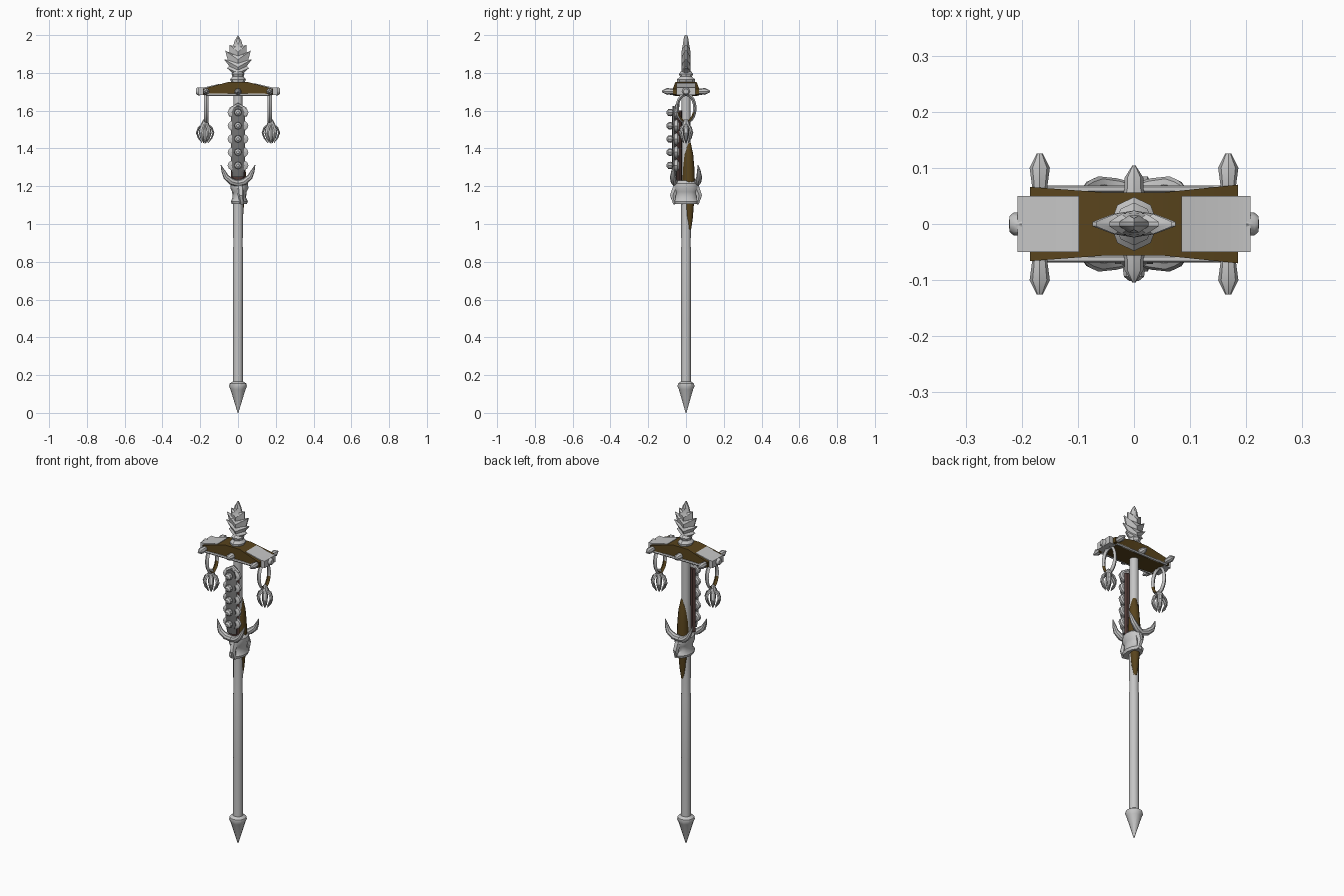
import bpy, bmesh, math
from mathutils import Vector

if "Cube" in bpy.data.objects:
    bpy.data.objects.remove(bpy.data.objects["Cube"])


def material(name, rgb):
    m = bpy.data.materials.new(name)
    m.diffuse_color = (*rgb, 1)
    m.use_nodes = True
    m.node_tree.nodes["Principled BSDF"].inputs["Base Color"].default_value = m.diffuse_color
    return m


STEEL = material("pale steel", (0.56, 0.56, 0.56))
BROWN = material("brown leather", (0.10, 0.058, 0.012))
DARK = material("dark grey", (0.16, 0.16, 0.16))
MAROON = material("maroon backing", (0.085, 0.045, 0.04))


def finish(name, bm, mats, angle=35):
    bmesh.ops.recalc_face_normals(bm, faces=bm.faces)
    me = bpy.data.meshes.new(name)
    bm.to_mesh(me)
    bm.free()
    for m in mats:
        me.materials.append(m)
    me.shade_smooth()
    me.set_sharp_from_angle(angle=math.radians(angle))
    ob = bpy.data.objects.new(name, me)
    bpy.context.collection.objects.link(ob)
    return ob


def tube(name, pts, radii, mat, sides=10, ref=(1, 0, 0), angle=35):
    """Sweep elliptical rings along a path; radii are numbers or (ref, other) pairs."""
    bm = bmesh.new()
    pts = [Vector(p) for p in pts]
    rings = []
    for i, p in enumerate(pts):
        t = (pts[min(i + 1, len(pts) - 1)] - pts[max(i - 1, 0)]).normalized()
        u = Vector(ref)
        u = (u - t * u.dot(t)).normalized()
        v = t.cross(u)
        r = radii[i]
        a, b = r if isinstance(r, tuple) else (r, r)
        rings.append([bm.verts.new(p + u * a * math.cos(k * math.tau / sides)
                                   + v * b * math.sin(k * math.tau / sides))
                      for k in range(sides)])
    for lo, hi in zip(rings, rings[1:]):
        for k in range(sides):
            j = (k + 1) % sides
            bm.faces.new((lo[k], lo[j], hi[j], hi[k]))
    bm.faces.new(rings[0])
    bm.faces.new(rings[-1])
    return finish(name, bm, [mat], angle)


def lathe(name, profile, mat, x=0, y=0, sides=12, angle=35):
    return tube(name, [(x, y, z) for z, _ in profile], [r for _, r in profile],
                mat, sides, angle=angle)


def prism(name, rows, mat):
    """Loft rectangles along x: rows of (x, half_depth, bottom, top)."""
    bm = bmesh.new()
    rings = [[bm.verts.new(c) for c in ((x, -d, b), (x, d, b), (x, d, t), (x, -d, t))]
             for x, d, b, t in rows]
    for lo, hi in zip(rings, rings[1:]):
        for k in range(4):
            bm.faces.new((lo[k], lo[(k + 1) % 4], hi[(k + 1) % 4], hi[k]))
    bm.faces.new(rings[0])
    bm.faces.new(rings[-1])
    return finish(name, bm, [mat], 20)


# Staff and pointed foot
lathe("shaft", [(0.14, 0.027), (0.5, 0.026), (0.86, 0.027), (0.88, 0.025),
                (1.2, 0.026), (1.72, 0.024)], STEEL)
lathe("foot_spike", [(0, 0.002), (0.125, 0.04), (0.14, 0.047), (0.155, 0.045),
                     (0.165, 0.03)], STEEL, sides=10)

# Collar with flared rims
lathe("collar", [(1.105, (0.04, 0.066)), (1.12, (0.045, 0.07)), (1.14, (0.036, 0.056)),
                 (1.17, (0.038, 0.06)), (1.19, (0.048, 0.07)), (1.215, (0.046, 0.064)),
                 (1.23, (0.032, 0.045))], STEEL, x=0.007)

# Horned crescents and small fangs on both faces of the collar
for sy, face in ((-1, "front"), (1, "back")):
    for sx, side in ((-1, "left"), (1, "right")):
        tube(f"{face}_{side}_horn",
             [(0, sy * 0.055, 1.215), (sx * 0.035, sy * 0.064, 1.225),
              (sx * 0.064, sy * 0.07, 1.25), (sx * 0.078, sy * 0.068, 1.28),
              (sx * 0.09, sy * 0.064, 1.312)],
             [0.018, 0.018, 0.015, 0.01, 0.002], STEEL, 8, ref=(0, 1, 0))
    tube(f"{face}_fang", [(0.012, sy * 0.05, 1.2), (0.016, sy * 0.07, 1.15),
                          (0.022, sy * 0.06, 1.105)], [0.02, 0.017, 0.008], STEEL, 6)

# Leather wrapped around one side of the staff
lathe("upper_wrap", [(1.2, 0.035), (1.3, 0.031), (1.37, 0.025), (1.43, 0.012)],
      BROWN, x=0.009, y=0.013)
lathe("lower_wrap", [(0.97, 0.01), (1.03, 0.019), (1.12, 0.026)], BROWN, x=0.007, y=0.017)

# Spine on the front: scalloped discs, dark strip, studs and backing
tube("spine_backing", [(0, -0.036, 1.23), (0, -0.036, 1.60)],
     [(0.036, 0.016)] * 2, MAROON, 8)
tube("spine_strip", [(0, -0.058, 1.25), (0, -0.062, 1.3), (0, -0.062, 1.58), (0, -0.05, 1.615)],
     [(0.03, 0.012), (0.036, 0.013), (0.036, 0.013), (0.028, 0.01)], DARK, 8)
for i in range(5):
    z = 1.31 + i * 0.07
    tube(f"vertebra_{i + 1}", [(0, -0.066, z), (0, -0.06, z), (0, -0.045, z), (0, -0.038, z)],
         [(0.044, 0.027), (0.055, 0.035), (0.055, 0.035), (0.046, 0.028)], STEEL, 14)
    # dark inlay over each disc
    tube(f"strip_plate_{i + 1}", [(0, -0.064, z), (0, -0.071, z)],
         [(0.034, 0.036)] * 2, DARK, 8)
    tube(f"stud_{i + 1}", [(0, -0.066, z), (0, -0.08, z), (0, -0.094, z), (0, -0.102, z)],
         [0.013, 0.02, 0.018, 0.008], STEEL, 8)
tube("spine_top_loop", [(-0.035, -0.055, 1.57), (-0.034, -0.05, 1.61), (0, -0.045, 1.63),
                        (0.034, -0.05, 1.61), (0.035, -0.055, 1.57)],
     [0.012] * 5, STEEL, 8, ref=(0, 1, 0))

# Crossbar: leather roof beam, metal end caps and roof plates
prism("crossbar", [(-0.185, 0.066, 1.685, 1.716), (-0.05, 0.056, 1.678, 1.752),
                   (0.05, 0.056, 1.678, 1.752), (0.185, 0.07, 1.685, 1.716)], BROWN)
for s, side, inner in ((-1, "left", 0.098), (1, "right", 0.085)):
    slope = 1.752 - (inner - 0.05) * 0.267
    prism(f"{side}_roof_plate", [(s * inner, 0.05, slope - 0.004, slope + 0.003),
                                 (s * 0.185, 0.05, 1.71, 1.722),
                                 (s * 0.208, 0.05, 1.71, 1.722)], STEEL)
    prism(f"{side}_end_cap", [(s * 0.165, 0.05, 1.682, 1.721), (s * 0.208, 0.05, 1.682, 1.721)],
          STEEL)
    tube(f"{side}_end_stud", [(s * 0.2, 0, 1.702), (s * 0.215, 0, 1.702), (s * 0.222, 0, 1.702)],
         [0.022, 0.02, 0.014], STEEL, 8, ref=(0, 1, 0))
    for sy, face in ((-1, "front"), (1, "back")):
        tube(f"{face}_{side}_bar_spike",
             [(s * 0.168, sy * y, 1.702) for y in (0.05, 0.07, 0.1, 0.126)],
             [0.013, 0.014, 0.018, 0.005], STEEL, 8)
for sy, face in ((-1, "front"), (1, "back")):
    tube(f"{face}_bar_boss", [(0, sy * y, 1.70) for y in (0.045, 0.062, 0.082, 0.104)],
         [0.022, 0.017, 0.017, 0.003], STEEL, 8)
    tube(f"{face}_bar_trim", [(x, sy * 0.062, 1.684) for x in (-0.17, 0, 0.17)],
         [0.007] * 3, STEEL, 6, ref=(0, 1, 0))


def ring(name, x):
    """Hanging strap loop; leather on the lower part, metal above."""
    bm = bmesh.new()
    n = 20
    loops = []
    for k in range(n):
        a = k * math.tau / n
        y, z = math.sin(a), math.cos(a)
        loops.append([bm.verts.new((x + dx, y * (0.047 + d), 1.613 + z * (0.074 + d)))
                      for dx, d in ((-0.012, 0), (0, 0.009), (0.012, 0), (0, -0.009))])
    for k in range(n):
        lo, hi = loops[k], loops[(k + 1) % n]
        for j in range(4):
            f = bm.faces.new((lo[j], lo[(j + 1) % 4], hi[(j + 1) % 4], hi[j]))
            f.material_index = int(f.calc_center_median().z < 1.60 and j >= 2)
    finish(name, bm, [STEEL, BROWN], 60)


# Hanging loops with clawed pendants
for s, side in ((-1, "left"), (1, "right")):
    x = s * 0.168
    ring(f"{side}_loop", x)
    cx = s * 0.174
    lathe(f"{side}_pendant_cap", [(1.515, 0.02), (1.53, 0.022), (1.553, 0.01)], STEEL, x=cx, sides=8)
    lathe(f"{side}_pendant_core", [(1.425, 0.002), (1.46, 0.014), (1.495, 0.017), (1.525, 0.01)],
          STEEL, x=cx, sides=8)
    for k in range(6):
        a = k * math.tau / 6
        ux, uy = math.cos(a), math.sin(a)
        path = [(0.012, 1.53), (0.034, 1.51), (0.044, 1.483), (0.034, 1.455), (0.016, 1.43)]
        tube(f"{side}_claw_{k + 1}", [(cx + ux * r, uy * r * 0.8, z) for r, z in path],
             [(0.008, 0.005), (0.013, 0.006), (0.014, 0.006), (0.01, 0.005), (0.002, 0.002)],
             STEEL, 6, ref=(-uy, ux, 0))

# Leaf finial on a flared base
lathe("finial_base", [(1.745, (0.034, 0.046)), (1.765, (0.042, 0.048)), (1.78, (0.03, 0.032)),
                      (1.795, (0.034, 0.038)), (1.815, (0.016, 0.02))], STEEL, sides=8)
# (edge x, edge z, ridge z)
LEAF = [(0.02, 1.775, 1.775), (0.03, 1.80, 1.79), (0.058, 1.825, 1.80), (0.046, 1.835, 1.815),
        (0.074, 1.872, 1.83), (0.054, 1.868, 1.85), (0.068, 1.918, 1.87), (0.044, 1.905, 1.89),
        (0.044, 1.948, 1.91), (0.026, 1.942, 1.935), (0.018, 1.97, 1.96), (0.0, 2.0, 1.985)]
bm = bmesh.new()
for sx in (-1, 1):
    for sy in (-1, 1):
        edge, mid, ridge = [], [], []
        for i, (x, z, rz) in enumerate(LEAF):
            d = 0.024 if i < 9 else 0.02 - (i - 9) * 0.005
            vein = 0.018 if i % 2 == 0 else 0.010
            edge.append(bm.verts.new((sx * x, sy * 0.004, z)))
            mid.append(bm.verts.new((sx * x * 0.5, sy * min(vein, d), (z + rz) / 2)))
            ridge.append(bm.verts.new((0, sy * d, rz)))
        rim = [bm.verts.new((v.co.x, 0, v.co.z)) for v in edge]
        for a, b in ((rim, edge), (edge, mid), (mid, ridge)):
            for i in range(len(LEAF) - 1):
                bm.faces.new((a[i], a[i + 1], b[i + 1], b[i]))
bmesh.ops.remove_doubles(bm, verts=bm.verts, dist=0.0005)
finish("leaf_finial", bm, [STEEL], 30)
